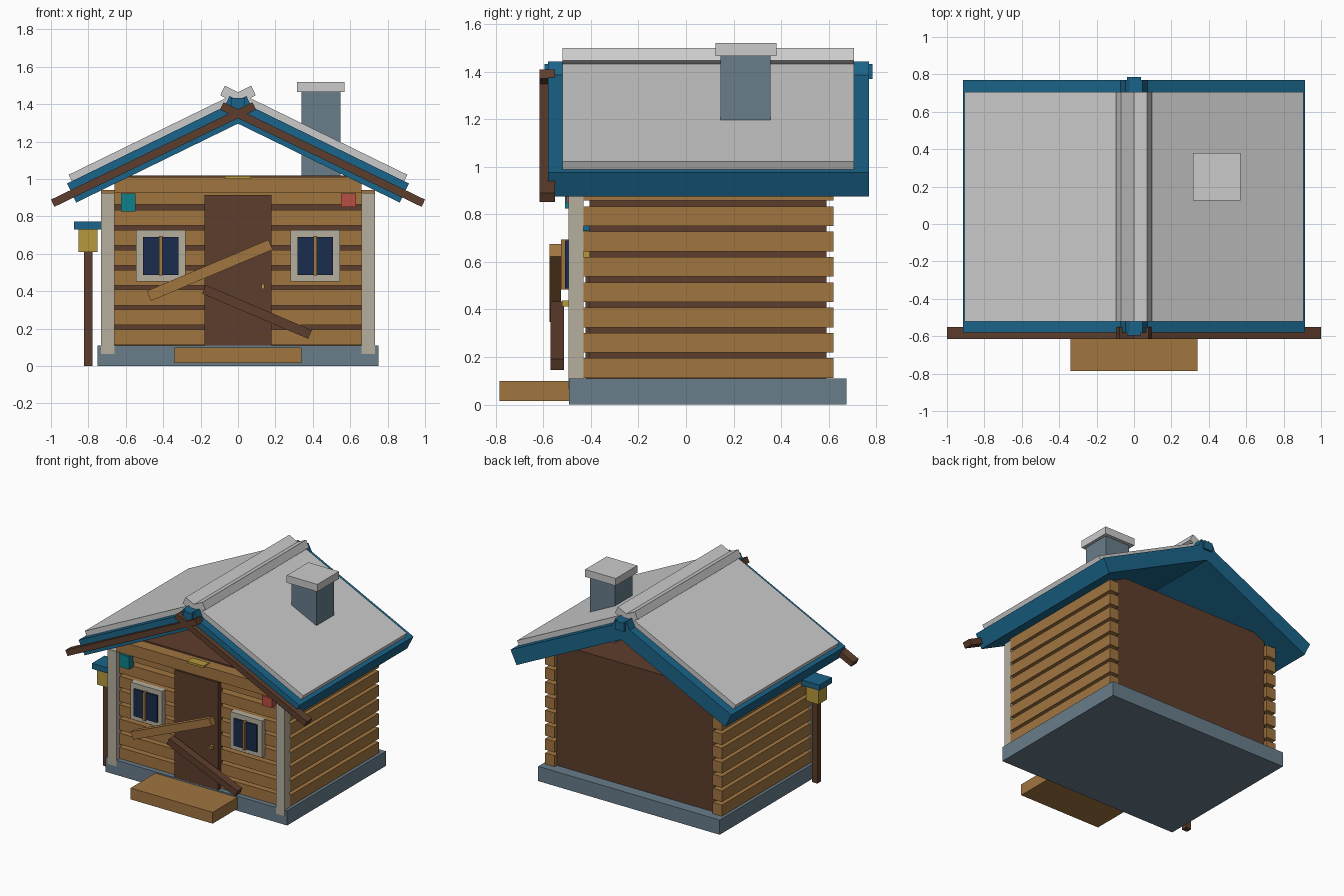
import bpy
import math
from mathutils import Vector

if "Cube" in bpy.data.objects:
    bpy.data.objects.remove(bpy.data.objects["Cube"])


def mat(name, hexcol):
    m = bpy.data.materials.new(name)
    rgb = [int(hexcol[i:i + 2], 16) / 255 for i in (0, 2, 4)]
    m.diffuse_color = [c ** 2.2 for c in rgb] + [1]
    m.use_nodes = True
    m.node_tree.nodes["Principled BSDF"].inputs["Base Color"].default_value = m.diffuse_color
    return m


WOOD = mat("wood", "A07442")
BROWN = mat("dark_wood", "5E4030")
BLUE = mat("blue_paint", "206488")
STONE = mat("stone", "687C8A")
CREAM = mat("cream_trim", "B4AD9C")
GLASS = mat("window_glass", "20304E")
BRASS = mat("brass", "B4983E")
TEAL = mat("teal", "16808A")
RED = mat("red", "B85046")


def box(name, x, y, z, material=None, roll=0.0):
    """Box from (min, max) ranges, optionally rolled about the y axis."""
    bpy.ops.mesh.primitive_cube_add(size=1)
    o = bpy.context.object
    o.name = name
    o.location = [(a + b) / 2 for a, b in (x, y, z)]
    o.scale = [b - a for a, b in (x, y, z)]
    o.rotation_euler.y = roll
    if material:
        o.data.materials.append(material)
    return o


def board(name, p, q, thick, y, material=None, centred=False):
    """Tilted board whose top edge (or centreline) runs p -> q in the xz plane."""
    p, q = Vector(p), Vector(q)
    d = q - p
    n = Vector((-d.y, d.x)).normalized()
    if n.y < 0:
        n = -n
    c = (p + q) / 2 - (Vector((0, 0)) if centred else n * thick / 2)
    h = d.length / 2
    return box(name, (c.x - h, c.x + h), y, (c.y - thick / 2, c.y + thick / 2),
               material, -math.atan2(d.y, d.x))


# Base and wall core
box("foundation", (-.752, .752), (-.493, .675), (0, .11), STONE)
box("wall_core", (-.66, .66), (-.405, .59), (.10, 1.02), BROWN)

# Log courses on the front and both sides
for i in range(8):
    z = (.112 + .1065 * i, .195 + .1065 * i)
    if i < 7:
        box("front_log", (-.66, .66), (-.46, -.40), z, WOOD)
    for s in (-1, 1):
        a, b = sorted((s * .655, s * .732))
        box("side_log", (a, b), (-.435, .62), z, WOOD)
box("front_beam", (-.66, .66), (-.495, -.40), (.925, 1.01), WOOD)
box("beam_plate", (-.07, .07), (-.505, -.44), (1.0, 1.016), BRASS)
box("log_above_door", (-.66, .66), (-.46, -.40), (.865, .926), WOOD)

# Paired parts: corner posts, roof layers, windows
for s in (-1, 1):
    a, b = sorted((s * .66, s * .733))
    box("corner_post", (a, b), (-.495, -.43), (.065, .925), CREAM)

    # Roof layers cross slightly past the ridge
    tan = math.tan(math.radians(26))

    def slope(xe, ze, xr):
        return (s * xe, ze), (-s * xr, ze + (xe + xr) * tan)
    board("roof_deck", *slope(.914, .976, .045), .113, (-.58, .77), BLUE)
    board("roof_sheet", *slope(.905, 1.023, .07), .057, (-.52, .706))
    board("gable_board", (s * 1.0, .89), (-s * .077, 1.41), .043,
          (-.615, -.55), BROWN)

    # Window with frame, pane and mullion
    wx = s * .413

    def rng(h):
        return (wx - h, wx + h)
    for e in (-1, 1):
        xs = sorted((wx + e * .095, wx + e * .132))
        box("window_frame_side", xs, (-.495, -.45), (.452, .728), CREAM)
        zs = ((.452, .488), (.69, .728))[e > 0]
        box("window_frame_rail", rng(.132), (-.495, -.45), zs, CREAM)
    box("window_pane", rng(.096), (-.508, -.45), (.488, .69), GLASS)
    box("window_mullion", rng(.01), (-.525, -.49), (.485, .695), WOOD)

box("ridge_beam", (-.037, .037), (-.595, .785), (1.37, 1.432), BLUE)

# Chimney
box("chimney", (.34, .548), (.145, .355), (.95, 1.47), STONE)
box("chimney_cap", (.316, .57), (.125, .38), (1.465, 1.52))

# Door, knob and the two planks nailed across it
box("door", (-.18, .18), (-.492, -.44), (.10, .915), BROWN)
box("door_knob", (.125, .142), (-.522, -.485), (.412, .438), BRASS)
board("plank_upper", (-.476, .375), (.174, .649), .058,
      (-.575, -.525), WOOD, True)
board("plank_lower", (-.182, .41), (.385, .169), .05,
      (-.57, -.512), BROWN, True)

# Step
box("door_step", (-.34, .34), (-.785, -.485), (.015, .10), WOOD)

# Small wall boxes under the beam
box("teal_wall_box", (-.625, -.548), (-.508, -.45), (.825, .922), TEAL)
box("red_wall_box", (.55, .632), (-.503, -.45), (.85, .922), RED)

# Letter box on a post
box("letterbox_post", (-.824, -.779), (-.422, -.378), (0, .62), BROWN)
box("letterbox_body", (-.852, -.75), (-.45, -.35), (.61, .735), BRASS)
box("letterbox_lid", (-.877, -.726), (-.475, -.325), (.73, .772), BLUE)
